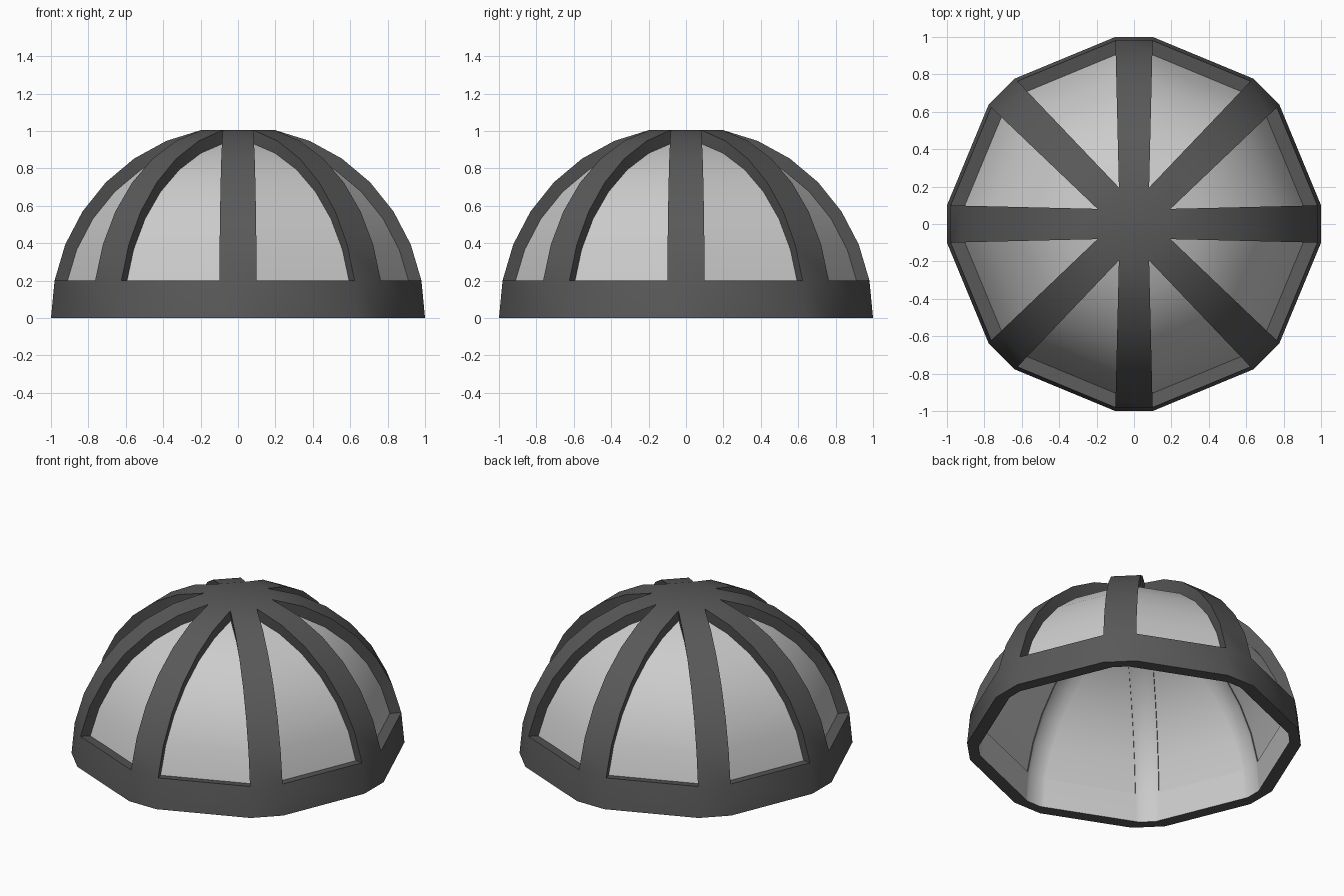
import bpy, bmesh
from math import sin, cos, tan, radians
from mathutils import Vector, Matrix

if "Cube" in bpy.data.objects:
    bpy.data.objects.remove(bpy.data.objects["Cube"])

N = 8                      # ribs
RINGS = 8                  # profile rings from base to hub
HALF = radians(22.5)       # half the angle between ribs
DEPTH, PANEL_DEPTH = 0.078, 0.072


def outer(k):
    """Right edge of a rib pointing along +y, at ring k."""
    t = radians(11.25) * k
    w = cos(t) * tan(HALF) if k == RINGS - 1 else 0.0761 + 0.0239 * cos(t)
    return Vector((w, cos(t), 1.025 * sin(t)))


def inset(k, d):
    """Outer point moved inward along the window normal."""
    t = radians(11.25) * k
    return outer(k) - d * Vector((cos(t) * sin(HALF), cos(t) * cos(HALF), sin(t)))


def crease(k):
    """Inner fold line behind a rib."""
    p = inset(k, DEPTH)
    if k == RINGS - 1:
        return p
    h = 0.05 - 0.004 * k
    return Vector((h, p.y + (p.x - h) * tan(HALF), p.z))


def mirror(v):
    return Vector((-v.x, v.y, v.z))


def across(v):
    """Matching point on the neighbouring rib (clockwise)."""
    return Matrix.Rotation(-2 * HALF, 3, 'Z') @ mirror(v)


def material(name, c):
    m = bpy.data.materials.new(name)
    m.diffuse_color = (c, c, c, 1)
    m.use_nodes = True
    m.node_tree.nodes["Principled BSDF"].inputs["Base Color"].default_value = m.diffuse_color
    return m


def make(name, faces, mats, recalc):
    bm = bmesh.new()
    for pts, mi in faces:
        f = bm.faces.new([bm.verts.new(p) for p in pts])
        f.material_index = mi
    bmesh.ops.remove_doubles(bm, verts=bm.verts, dist=1e-4)
    if recalc:
        bmesh.ops.recalc_face_normals(bm, faces=bm.faces)
    me = bpy.data.meshes.new(name)
    bm.to_mesh(me)
    bm.free()
    for m in mats:
        me.materials.append(m)
    ob = bpy.data.objects.new(name, me)
    bpy.context.collection.objects.link(ob)
    bpy.ops.object.select_all(action='DESELECT')
    ob.select_set(True)
    bpy.context.view_layer.objects.active = ob
    bpy.ops.object.shade_smooth_by_angle(angle=radians(30))
    return ob


O = [outer(k) for k in range(RINGS)]
P = [inset(k, DEPTH) for k in range(RINGS)]
G = [inset(k, PANEL_DEPTH) for k in range(RINGS)]
C = [crease(k) for k in range(RINGS)]
frame, glass = [], []

for i in range(N):
    R = Matrix.Rotation(-2 * HALF * i, 3, 'Z')

    def add(dst, pts, mi=0):
        dst.append(([R @ p for p in pts], mi))

    for k in range(RINGS - 1):
        # rib: outside, inner fold, inner flanks and window side walls
        add(frame, [mirror(O[k]), O[k], O[k+1], mirror(O[k+1])])
        add(frame, [mirror(C[k]), C[k], C[k+1], mirror(C[k+1])], 1)
        for side in (lambda v: v, mirror):
            flank = [C[k], P[k], P[k+1], C[k+1]]
            if k == RINGS - 2:
                flank.pop()
            add(frame, [side(v) for v in flank], 1)
            if k > 0:
                add(frame, [side(v) for v in (O[k], P[k], P[k+1], O[k+1])])
        # recessed window panel
        if k > 0:
            q = [across(G[k]), G[k], G[k+1], across(G[k+1])]
            if k == RINGS - 2:
                q.pop()
            q.reverse()
            add(glass, q)
    # base band: outside, inside, sill
    add(frame, [O[0], across(O[0]), across(O[1]), O[1]])
    add(frame, [P[0], across(P[0]), across(P[1]), P[1]], 1)
    add(frame, [O[1], across(O[1]), across(P[1]), P[1]])
    # underside of the rim
    add(frame, [mirror(O[0]), O[0], P[0], C[0], mirror(C[0]), mirror(P[0])])
    add(frame, [O[0], across(O[0]), across(P[0]), P[0]])

# flat hub, above and below
for pt, mi in ((O[-1], 0), (P[-1], 1)):
    frame.append(([Matrix.Rotation(2 * HALF * i, 3, 'Z') @ pt for i in range(N)], mi))

dark = material("dark_frame", 0.1)
light = material("light_lining", 0.8)
make("dome_frame", frame, [dark, light], True)

# normals of the panels face outward
panels = make("window_panels", glass, [light], False)
if sum(p.normal.dot(p.center) for p in panels.data.polygons) < 0:
    panels.data.flip_normals()
